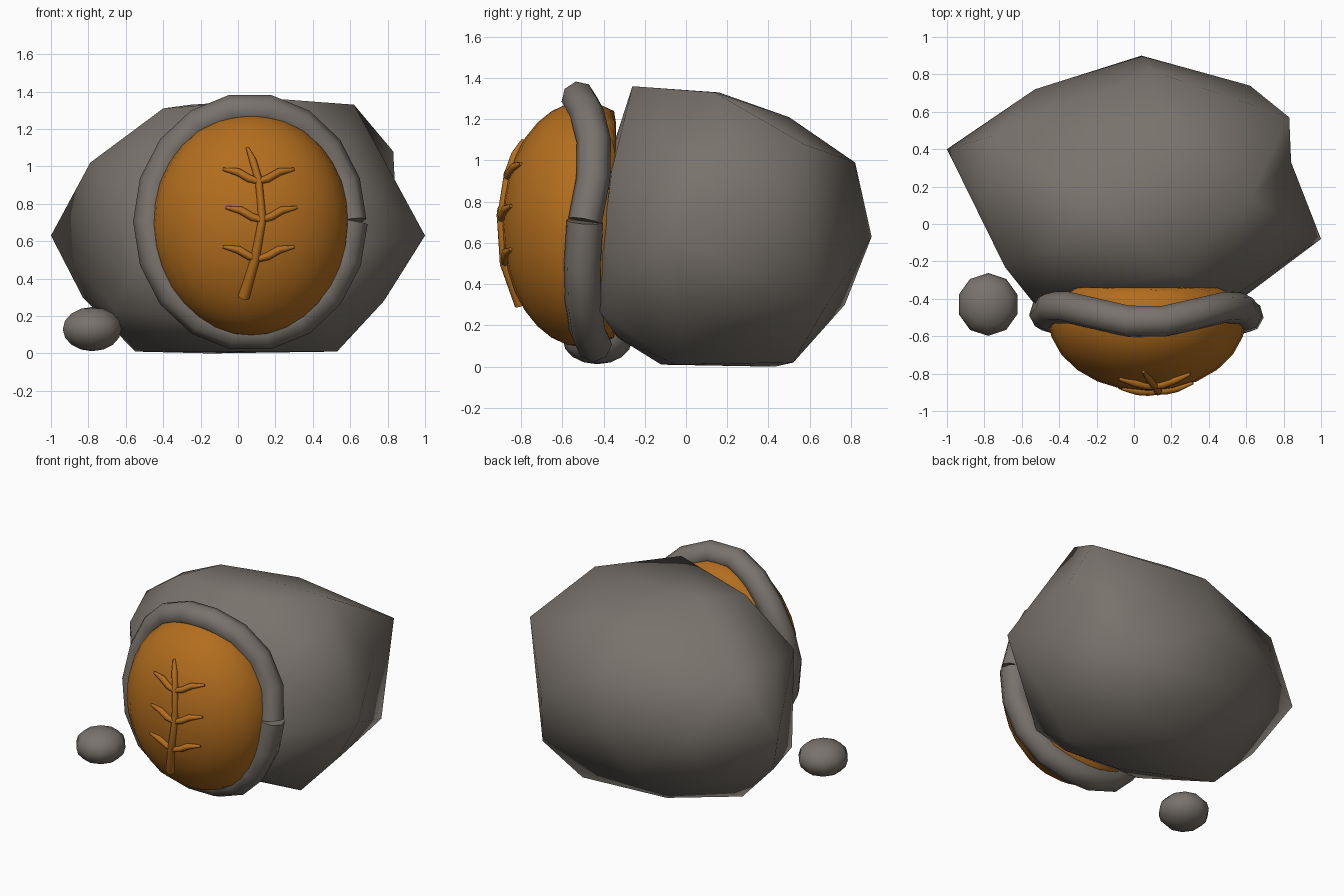
import bpy
import bmesh
from math import sin, cos, pi, sqrt, radians
from mathutils import Vector

cube = bpy.data.objects.get("Cube")
if cube:
    bpy.data.objects.remove(cube, do_unlink=True)


def make_material(name, color):
    mat = bpy.data.materials.new(name)
    mat.use_nodes = True
    mat.diffuse_color = color
    mat.node_tree.nodes["Principled BSDF"].inputs["Base Color"].default_value = color
    return mat


STONE = make_material("stone_grey", (0.19, 0.17, 0.15, 1))
AMBER = make_material("amber_orange", (0.45, 0.155, 0.013, 1))


def finish(obj, mat, angle):
    obj.data.materials.clear()
    obj.data.materials.append(mat)
    bpy.ops.object.select_all(action='DESELECT')
    obj.select_set(True)
    bpy.context.view_layer.objects.active = obj
    if obj.type == 'CURVE':
        bpy.ops.object.convert(target='MESH')
        obj = bpy.context.object
    bpy.ops.object.shade_smooth_by_angle(angle=radians(angle))
    return obj


def mesh_object(name, bm, mat, angle):
    bmesh.ops.recalc_face_normals(bm, faces=bm.faces[:])
    mesh = bpy.data.meshes.new(name)
    bm.to_mesh(mesh)
    bm.free()
    obj = bpy.data.objects.new(name, mesh)
    bpy.context.collection.objects.link(obj)
    return finish(obj, mat, angle)


def tube(name, points, radii, bevel, mat):
    curve = bpy.data.curves.new(name, 'CURVE')
    curve.dimensions = '3D'
    curve.bevel_depth = bevel
    curve.bevel_resolution = 2
    curve.use_fill_caps = True
    spline = curve.splines.new('POLY')
    spline.points.add(len(points) - 1)
    for p, co, r in zip(spline.points, points, radii):
        p.co = (*co, 1)
        p.radius = r
    obj = bpy.data.objects.new(name, curve)
    bpy.context.collection.objects.link(obj)
    return finish(obj, mat, 60)


def ellipsoid(name, center, size, segments, rings, mat, back=None):
    bm = bmesh.new()
    bmesh.ops.create_uvsphere(bm, u_segments=segments, v_segments=rings, radius=1)
    for v in bm.verts:
        v.co = [c + s * k for c, s, k in zip(center, size, v.co)]
        if back is not None:
            v.co.y = min(v.co.y, back)
    return mesh_object(name, bm, mat, 60)


# Boulder: faceted hull through its corner points, from top to bottom
corners = [
    (0.22, -0.26, 1.36), (0.62, 0.14, 1.33), (-0.25, 0.16, 1.33), (-0.4, -0.1, 1.31),
    (0.13, 0.5, 1.21), (-0.79, 0.1, 1.02), (-0.76, 0.47, 1.02), (0.83, 0.57, 1.08),
    (0.09, 0.82, 0.99), (-0.5, 0.58, 1.0), (-0.69, -0.23, 0.95), (-0.52, -0.43, 0.83),
    (0.57, -0.36, 0.95), (-1, 0.4, 0.63), (1, -0.08, 0.63), (0.04, 0.9, 0.63),
    (0.62, 0.74, 0.63), (-0.53, 0.72, 0.63), (0.56, -0.41, 0.55), (-0.53, -0.43, 0.5),
    (-0.83, 0.2, 0.3), (0.78, 0, 0.28), (0.66, 0.67, 0.28), (-0.1, 0.77, 0.3),
    (-0.55, 0.58, 0.28), (-0.66, -0.25, 0.24), (0.47, -0.42, 0.27), (-0.35, -0.38, 0.2),
    (0.53, -0.05, 0.01), (0.45, 0.52, 0.02), (-0.15, 0.43, 0), (-0.55, 0.15, 0.01),
    (0.05, -0.12, 0.01), (0.3, -0.33, 0.14),
]
bm = bmesh.new()
for co in corners:
    bm.verts.new(co)
hull = bmesh.ops.convex_hull(bm, input=bm.verts[:])
bmesh.ops.delete(bm, geom=hull["geom_interior"], context='VERTS')


def middle(edge):
    return (edge.verts[0].co + edge.verts[1].co) / 2


# Shallow dent on the boulder's left ridge
dent = Vector((0.84, 0.33, 0.88))
ridge = min(bm.edges, key=lambda e: (middle(e) - dent).length)
split_at = middle(ridge)
bmesh.ops.subdivide_edges(bm, edges=[ridge], cuts=1)
min(bm.verts, key=lambda v: (v.co - split_at).length).co = dent
mesh_object("boulder", bm, STONE, 55)

# Amber dome set in the front of the boulder
CENTER, SIZE = (0.07, -0.5, 0.69), (0.53, 0.395, 0.595)
ellipsoid("amber_dome", CENTER, SIZE, 24, 16, AMBER, back=-0.34)

# Wavy stone rim around the dome, with a seam on its left side
wave = [-0.49, -0.43, -0.48, -0.54, -0.48, -0.43, -0.48, -0.51, -0.48, -0.43, -0.48, -0.51, -0.49]
path, steps = [], 18
for i in range(steps + 1):
    t = i / steps
    k = min(int(t * 12), 11)
    y = wave[k] + (wave[k + 1] - wave[k]) * (t * 12 - k)
    path.append((0.065 + 0.54 * cos(t * 2 * pi), y, 0.705 + 0.605 * sin(t * 2 * pi)))
radii = [0.95 + 0.08 * i / steps for i in range(steps + 1)]
tube("rim", path, radii, 0.087, STONE)


# Raised sprig following the dome surface
def on_dome(x, z):
    u, w = (x - CENTER[0]) / SIZE[0], (z - CENTER[2]) / SIZE[2]
    return (x, CENTER[1] - SIZE[1] * sqrt(max(0, 1 - u * u - w * w)) - 0.004, z)


stem = [(0.03, 0.3), (0.09, 0.5), (0.13, 0.72), (0.11, 0.93), (0.08, 1.03), (0.05, 1.1)]
tube("sprig_stem", [on_dome(*p) for p in stem], [1.1, 0.9, 0.75, 0.7, 0.7, 0.3], 0.028, AMBER)

for n, (x, z) in enumerate([(0.11, 0.505), (0.125, 0.715), (0.11, 0.92)]):
    for side, word in ((1, "left"), (-1, "right")):
        leaf = [(x, z), (x + side * 0.05, z + 0.015), (x + side * 0.11, z + 0.05),
                (x + side * 0.19, z + 0.065)]
        tube(f"sprig_leaf_{word}_{n + 1}", [on_dome(*p) for p in leaf],
             [0.8, 1, 1, 0.4], 0.021, AMBER)

# Loose pebble beside the boulder
ellipsoid("pebble", (-0.78, -0.43, 0.13), (0.165, 0.168, 0.118), 10, 8, STONE)
